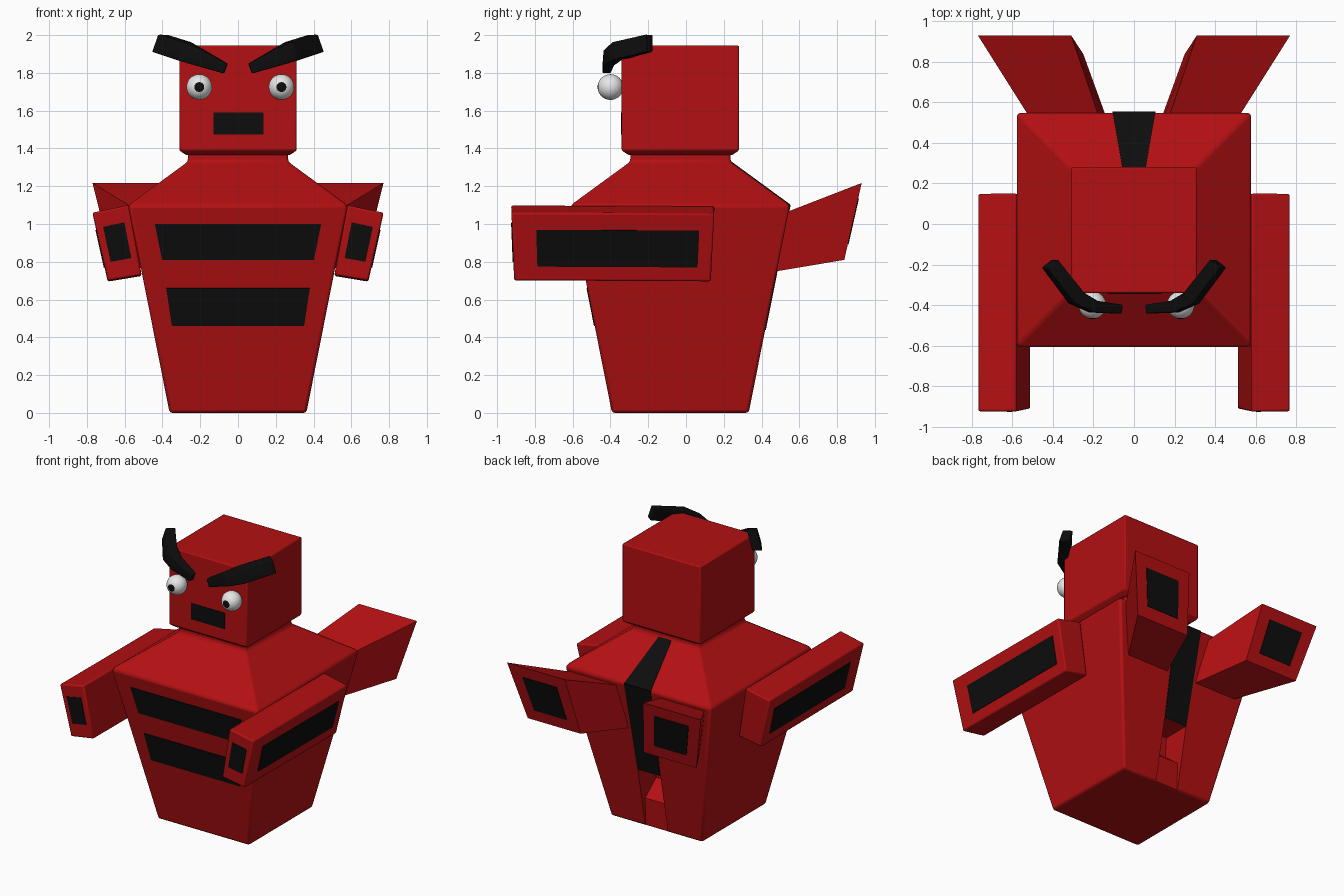
import bpy
import bmesh
from math import pi
from mathutils import Matrix, Vector

cube = bpy.data.objects.get("Cube")
if cube:
    bpy.data.objects.remove(cube, do_unlink=True)


def material(name, color):
    mat = bpy.data.materials.new(name)
    mat.use_nodes = True
    mat.diffuse_color = (*color, 1)
    mat.node_tree.nodes["Principled BSDF"].inputs["Base Color"].default_value = (*color, 1)
    return mat


RED = material("red", (0.45, 0.005, 0.006))
BLACK = material("black", (0.004, 0.004, 0.004))
WHITE = material("white", (0.8, 0.8, 0.8))
CENTER_Y = -0.03


def finish(name, bm, *mats):
    mesh = bpy.data.meshes.new(name)
    bmesh.ops.recalc_face_normals(bm, faces=bm.faces[:])
    bm.to_mesh(mesh)
    bm.free()
    for mat in mats:
        mesh.materials.append(mat)
    obj = bpy.data.objects.new(name, mesh)
    bpy.context.collection.objects.link(obj)
    return obj


def loft(name, rings, mat, bevel=0):
    """Solid skin through a series of matching rings."""
    bm = bmesh.new()
    rows = [[bm.verts.new(p) for p in ring] for ring in rings]
    n = len(rows[0])
    for low, high in zip(rows, rows[1:]):
        for i in range(n):
            j = (i + 1) % n
            bm.faces.new((low[i], low[j], high[j], high[i]))
    bm.faces.new(rows[0])
    bm.faces.new(rows[-1])
    obj = finish(name, bm, mat)
    if bevel:
        mod = obj.modifiers.new("soft_edges", "BEVEL")
        mod.width = bevel
        mod.segments = 2
        mod.limit_method = "ANGLE"
        mod.angle_limit = 0.3
    return obj


def square(z, half):
    return [(x * half, CENTER_Y + y * half, z)
            for x, y in ((-1, -1), (1, -1), (1, 1), (-1, 1))]


def plate(name, quad, u=(0, 1), v=(0, 1)):
    """Thin black panel over part of a four-cornered face."""
    a, b, c, d = (Vector(p) for p in quad)
    spots = [a.lerp(b, s).lerp(d.lerp(c, s), t)
             for s, t in ((u[0], v[0]), (u[1], v[0]), (u[1], v[1]), (u[0], v[1]))]
    n = (b - a).cross(d - a).normalized() * 0.004
    return loft(name, [[p - n for p in spots], [p + n for p in spots]], BLACK)


def half_at(z):
    return 0.362 + 0.198 * z


# Torso with sloping shoulders, and head
torso = loft("torso", [square(0, 0.362), square(1.1, 0.58),
                       square(1.33, 0.265), square(1.42, 0.265)], RED, 0.015)
head = loft("head", [square(1.365, 0.275), square(1.39, 0.311),
                     square(1.945, 0.311)], RED, 0.008)

# Notch low in the back
profile = [(0.5, -0.02), (0.325, -0.02), (0.335, 0.2), (0.21, 0.3), (0.22, 0.44), (0.5, 0.44)]
cutter = loft("notch_cutter", [[(x, y, z) for y, z in profile] for x in (-0.09, 0.09)], RED)
cutter.hide_render = True
cutter.hide_viewport = True
cut = torso.modifiers.new("notch", "BOOLEAN")
cut.operation = "DIFFERENCE"
cut.solver = "EXACT"
cut.object = cutter

# Chest stripes and mouth
for name, top, w_top, bottom, w_bottom in (("upper_chest_stripe", 1.0, 0.44, 0.81, 0.402),
                                           ("lower_chest_stripe", 0.66, 0.38, 0.46, 0.35)):
    yt, yb = CENTER_Y - half_at(top), CENTER_Y - half_at(bottom)
    plate(name, [(-w_top, yt, top), (w_top, yt, top),
                 (w_bottom, yb, bottom), (-w_bottom, yb, bottom)])
front = CENTER_Y - 0.311
plate("mouth", [(-0.13, front, 1.59), (0.135, front, 1.59),
                (0.135, front, 1.475), (-0.13, front, 1.475)])

# Back stripe, folded over the shoulder ridge
ridge, low = CENTER_Y + 0.58, CENTER_Y + half_at(0.44)
plate("back_stripe_top", [(-0.05, 0.235, 1.33), (0.05, 0.235, 1.33),
                          (0.105, ridge, 1.1), (-0.105, ridge, 1.1)])
plate("back_stripe", [(-0.105, ridge, 1.1), (0.105, ridge, 1.1),
                      (0.09, low, 0.44), (-0.09, low, 0.44)])

for side, s in (("left", 1), ("right", -1)):
    # Arm leaning with the torso side
    section = [(0.58, 1.1), (0.77, 1.06), (0.69, 0.7), (0.51, 0.73)]
    fore = [(s * x, -0.925 + (1.08 - z) * 0.04, z) for x, z in section]
    aft = [(s * x, 0.15 - (1.08 - z) * 0.05, z - 0.005) for x, z in section]
    loft(side + "_arm", [fore, aft], RED, 0.01)
    plate(side + "_arm_end_panel", fore, (0.2, 0.8), (0.23, 0.74))
    plate(side + "_arm_side_panel", [fore[1], aft[1], aft[2], fore[2]],
          (0.12, 0.93), (0.25, 0.79))

    # Rear fin flaring out behind
    root = [Vector(p) for p in ((s * 0.18, 0.55, 1.07), (s * 0.53, 0.55, 1.07),
                                (s * 0.45, 0.48, 0.75), (s * 0.12, 0.48, 0.75))]
    tip = [Vector(p) for p in ((s * 0.31, 0.93, 1.217), (s * 0.77, 0.93, 1.217),
                               (s * 0.67, 0.838, 0.81), (s * 0.25, 0.838, 0.81))]
    loft(side + "_fin", [[r.lerp(t, -0.25) for r, t in zip(root, tip)], tip], RED)
    plate(side + "_fin_panel", tip, (0.2, 0.8), (0.2, 0.8))

    # Eye with a dark pupil cap facing forward
    r = 0.068
    bm = bmesh.new()
    bmesh.ops.create_uvsphere(bm, u_segments=32, v_segments=24, radius=r)
    for f in bm.faces:
        f.material_index = int(f.calc_center_median().z > 0.92 * r)
    eye_x = 0.23 if s > 0 else -0.205
    bm.transform(Matrix.Translation((eye_x, -0.4, 1.725)) @ Matrix.Rotation(pi / 2, 4, "X"))
    finish(side + "_eye", bm, WHITE, BLACK)

    # Slanted brow bending round the head corner
    path = [(0.415, -0.195, 1.957, 0.046, 0.032), (0.285, -0.365, 1.915, 0.048, 0.035),
            (0.2, -0.408, 1.88, 0.042, 0.03), (0.065, -0.42, 1.823, 0.026, 0.022)]
    normals = [(0.8, -0.6), (0.65, -0.76), (0.3, -0.95), (0.09, -1)]
    rings = []
    for (x, y, z, h, t), (nx, ny) in zip(path, normals):
        rings.append([(s * (x + nx * t * i - 0.35 * h * j), y + ny * t * i, z + h * j)
                      for i, j in ((-1, -1), (1, -1), (1, 1), (-1, 1))])
    loft(side + "_brow", rings, BLACK, 0.006)

# Smooth shading with sharp corners kept
bpy.ops.object.select_all(action="DESELECT")
for obj in bpy.context.collection.objects:
    if obj.type == "MESH" and not obj.hide_viewport:
        obj.select_set(True)
        bpy.context.view_layer.objects.active = obj
bpy.ops.object.shade_smooth_by_angle(angle=0.6)
